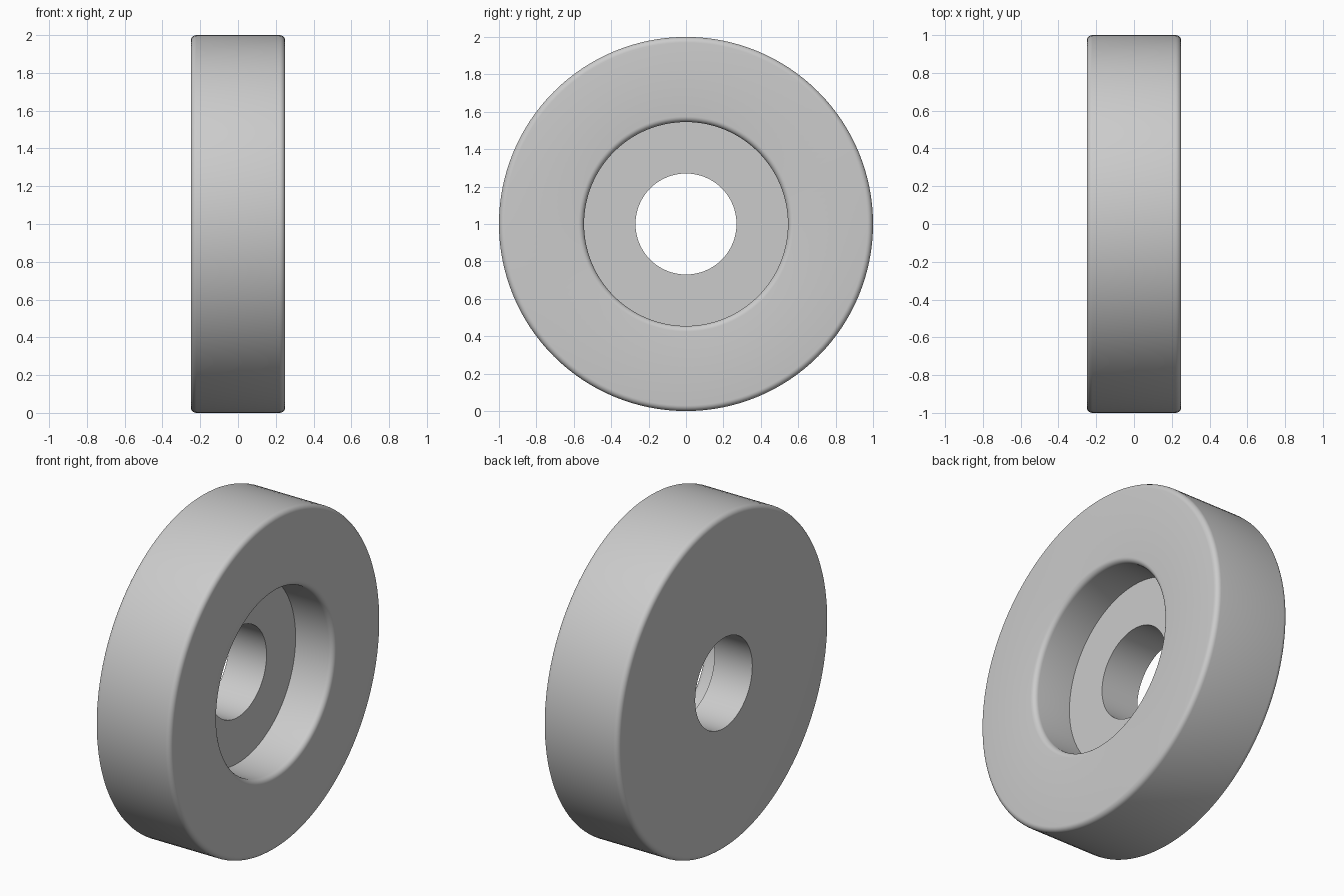
import bpy, bmesh, math
from mathutils import Matrix, Vector

SEGMENTS = 128
HALF_WIDTH = 0.25
FILLET = 0.03
OUTER_R, RECESS_R, BORE_R = 1.0, 0.545, 0.27
FLOOR_X = 0.0

cube = bpy.data.objects.get("Cube")
if cube:
    bpy.data.objects.remove(cube, do_unlink=True)


def make_material(name, colour):
    mat = bpy.data.materials.new(name)
    mat.use_nodes = True
    mat.diffuse_color = colour
    mat.node_tree.nodes["Principled BSDF"].inputs["Base Color"].default_value = colour
    return mat


def fillet(x, r, start, steps=6):
    """Quarter-round profile points about centre (x, r), from a start angle."""
    angles = [start + math.pi / 2 * i / steps for i in range(steps + 1)]
    return [(x + FILLET * math.cos(a), r + FILLET * math.sin(a)) for a in angles]


# Closed cross-section as (x, radius): bore, recess, rounded lip and rims
edge_x = HALF_WIDTH - FILLET
profile = [(-HALF_WIDTH, BORE_R), (FLOOR_X, BORE_R), (FLOOR_X, RECESS_R)]
profile += reversed(fillet(edge_x, RECESS_R + FILLET, -math.pi / 2 - math.pi / 2 + math.pi / 2))
profile[3:] = reversed(profile[3:])
profile += fillet(edge_x, OUTER_R - FILLET, 0)
profile += fillet(-edge_x, OUTER_R - FILLET, math.pi / 2)

# Sweep the cross-section around the axle
bm = bmesh.new()
verts = [bm.verts.new((x, 0, r)) for x, r in profile]
edges = [bm.edges.new((a, b)) for a, b in zip(verts, verts[1:] + verts[:1])]
bmesh.ops.spin(bm, geom=verts + edges, cent=(0, 0, 0), axis=(1, 0, 0),
               angle=math.tau, steps=SEGMENTS, use_merge=True)
bmesh.ops.remove_doubles(bm, verts=bm.verts, dist=1e-5)
bmesh.ops.recalc_face_normals(bm, faces=bm.faces)
bmesh.ops.translate(bm, verts=bm.verts, vec=(0, 0, OUTER_R))

mesh = bpy.data.meshes.new("wheel_disc")
bm.to_mesh(mesh)
bm.free()
disc = bpy.data.objects.new("wheel_disc", mesh)
bpy.context.collection.objects.link(disc)
mesh.materials.append(make_material("plain grey", (0.6, 0.6, 0.6, 1)))

# Smooth rounds, crisp bore and recess floor
bpy.ops.object.select_all(action="DESELECT")
disc.select_set(True)
bpy.context.view_layer.objects.active = disc
bpy.ops.object.shade_smooth_by_angle(angle=math.radians(30))
